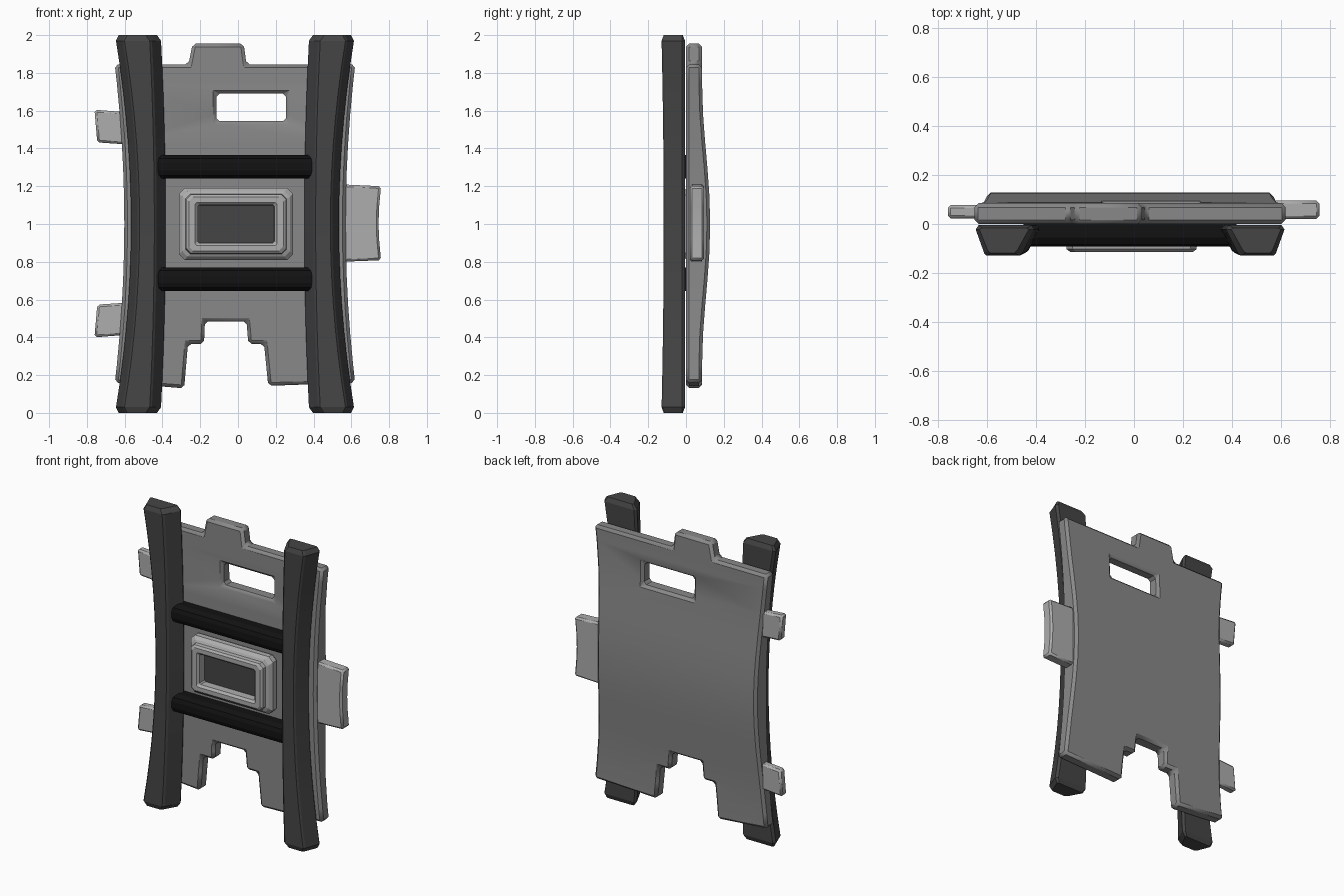
import bpy, bmesh, math

if "Cube" in bpy.data.objects:
    bpy.data.objects.remove(bpy.data.objects["Cube"])

CX = -0.016  # symmetry axis of plate and rails


def material(name, v):
    m = bpy.data.materials.new(name)
    m.diffuse_color = (v, v, v, 1)
    m.use_nodes = True
    m.node_tree.nodes["Principled BSDF"].inputs["Base Color"].default_value = m.diffuse_color
    return m


PLATE = material("mid_grey", 0.25)
LIGHT = material("light_grey", 0.42)
DARK = material("dark_grey", 0.06)
BLACK = material("black", 0.006)


def finish(bm, name, mat):
    bmesh.ops.recalc_face_normals(bm, faces=bm.faces)
    me = bpy.data.meshes.new(name)
    bm.to_mesh(me)
    bm.free()
    ob = bpy.data.objects.new(name, me)
    bpy.context.collection.objects.link(ob)
    if mat:
        me.materials.append(mat)
    return ob


def smooth(ob, deg=20):
    bpy.ops.object.select_all(action='DESELECT')
    bpy.context.view_layer.objects.active = ob
    ob.select_set(True)
    bpy.ops.object.shade_smooth_by_angle(angle=math.radians(deg))


def loft(name, sections, mat, closed=False):
    """Skin equal-length point loops; cap the ends, or join last to first."""
    bm = bmesh.new()
    rings = [[bm.verts.new(p) for p in s] for s in sections]
    n = len(rings[0])
    pairs = list(zip(rings, rings[1:])) + ([(rings[-1], rings[0])] if closed else [])
    for a, b in pairs:
        for i in range(n):
            j = (i + 1) % n
            bm.faces.new((a[i], a[j], b[j], b[i]))
    if not closed:
        bm.faces.new(rings[0])
        bm.faces.new(rings[-1])
    return finish(bm, name, mat)


def slab(outline, y0, y1):
    """Extrude an x-z outline from y0 to y1."""
    bm = bmesh.new()
    f = bm.faces.new([bm.verts.new((x, y0, z)) for x, z in outline])
    ext = bmesh.ops.extrude_face_region(bm, geom=[f])["geom"]
    for v in ext:
        if isinstance(v, bmesh.types.BMVert):
            v.co.y = y1
    return bm


def bevel(ob, width, segments=1):
    m = ob.modifiers.new("bevel", 'BEVEL')
    m.width = width
    m.segments = segments
    m.limit_method = 'ANGLE'
    m.angle_limit = math.radians(35)
    m.use_clamp_overlap = True


# back plate: waisted outline with top tab and stepped bottom notch
levels = [0.25, 0.42, 0.57, 0.71, 0.85, 1.0, 1.15, 1.29, 1.43, 1.58, 1.75]


def half_width(z):
    return 0.586 + 0.05 * (abs(z - 1) / 0.84) ** 2


right = [(CX + half_width(z), z) for z in [0.16] + levels + [1.845]]
left = [(CX - half_width(z), z) for z in ([0.16] + levels + [1.845])[::-1]]
tab = [(0.045, 1.845), (0.03, 1.955), (-0.24, 1.955), (-0.262, 1.845)]
notch = [(-0.285, 0.13), (-0.265, 0.365), (-0.18, 0.365), (-0.175, 0.485),
         (0.045, 0.485), (0.055, 0.365), (0.138, 0.365), (0.16, 0.143)]
bm = slab(right + tab + left + notch, 0.0, 0.085)
for z in levels:
    bmesh.ops.bisect_plane(bm, geom=bm.verts[:] + bm.edges[:] + bm.faces[:],
                           plane_co=(0, 0, z), plane_no=(0, 0, 1), dist=1e-5)
for v in bm.verts:  # bulge of the back face
    t = abs(v.co.z - 1) / 0.75
    if v.co.y > 0.05 and t < 1:
        v.co.y += 0.043 * (0.5 + 0.5 * math.cos(math.pi * t))
plate = finish(bm, "back_plate", PLATE)

# handle slot through the plate
cutter = finish(slab([(-0.115, 1.545), (0.255, 1.545), (0.255, 1.69), (-0.115, 1.69)],
                     -0.2, 0.3), "slot_cutter", None)
cutter.hide_render = True
cutter.hide_viewport = True
b = plate.modifiers.new("slot", 'BOOLEAN')
b.operation = 'DIFFERENCE'
b.object = cutter
b.solver = 'EXACT'
bevel(plate, 0.017)
smooth(plate)

# side tabs
tabs = {
    "upper_left_tab": ([(-0.57, 1.42), (-0.745, 1.432), (-0.76, 1.605), (-0.57, 1.59)], 0.022, 0.078),
    "lower_left_tab": ([(-0.57, 0.585), (-0.745, 0.573), (-0.76, 0.4), (-0.57, 0.415)], 0.022, 0.078),
    "right_tab": ([(0.54, 0.8), (0.757, 0.808), (0.747, 0.92), (0.744, 1.0),
                   (0.747, 1.09), (0.757, 1.2), (0.54, 1.21)], 0.02, 0.096),
}
for name, (outline, y0, y1) in tabs.items():
    ob = finish(slab(outline, y0, y1), name, LIGHT)
    bevel(ob, 0.012)
    smooth(ob)


# curved side rails with trapezoid section and chamfered ends
def rail_section(z, s, inset=0.0):
    t2 = min(1, abs(z - 1)) ** 2
    out = 0.55 + 0.085 * t2 - inset
    inn = 0.367 + 0.026 * t2 + inset
    front = -0.118 - 0.012 * t2 + inset * 0.6
    pts = [(out - 0.012, -0.005 - inset * 0.6), (out, -0.022), (out - 0.035, front + 0.01),
           (out - 0.045, front), (inn + 0.06, front), (inn + 0.048, front + 0.01),
           (inn, -0.022), (inn + 0.01, -0.005 - inset * 0.6)]
    return [(CX + s * x, y, z) for x, y in pts]


for s, name in ((-1, "left_rail"), (1, "right_rail")):
    secs = [rail_section(0, s, 0.02)]
    secs += [rail_section(0.03 + 1.94 * i / 14, s) for i in range(15)]
    secs.append(rail_section(2, s, 0.02))
    smooth(loft(name, secs, DARK))

# octagonal cross bars
for zc, name in ((1.3025, "upper_cross_bar"), (0.7075, "lower_cross_bar")):
    prof = [(0.005, -0.062), (-0.055, -0.062), (-0.083, -0.045), (-0.092, -0.02),
            (-0.092, 0.02), (-0.083, 0.045), (-0.055, 0.062), (0.005, 0.062)]
    loft(name, [[(x, y, zc + dz) for y, dz in prof] for x in (-0.45, 0.418)], BLACK)


# centre frame: stepped ring of chamfered rectangles
def rect(w, h, y, c):
    pts = [(w, h - c), (w - c, h), (c - w, h), (-w, h - c),
           (-w, c - h), (c - w, -h), (w - c, -h), (w, c - h)]
    return [(-0.01 + x, y, 1.0 + z) for x, z in pts]


ring = [(0.29, 0.178, 0.01, 0.03), (0.302, 0.19, -0.015, 0.03), (0.302, 0.19, -0.05, 0.03),
        (0.285, 0.173, -0.07, 0.028), (0.268, 0.158, -0.078, 0.025), (0.265, 0.155, -0.103, 0.025),
        (0.25, 0.142, -0.114, 0.022), (0.217, 0.114, -0.114, 0.01),
        (0.203, 0.1, -0.1, 0.008), (0.2, 0.098, 0.01, 0.008)]
loft("centre_frame", [rect(*r) for r in ring], LIGHT, closed=True)

# dark recessed panel inside the frame
loft("centre_panel", [rect(0.205, 0.103, y, 0.008) for y in (0.01, -0.05)], DARK)
